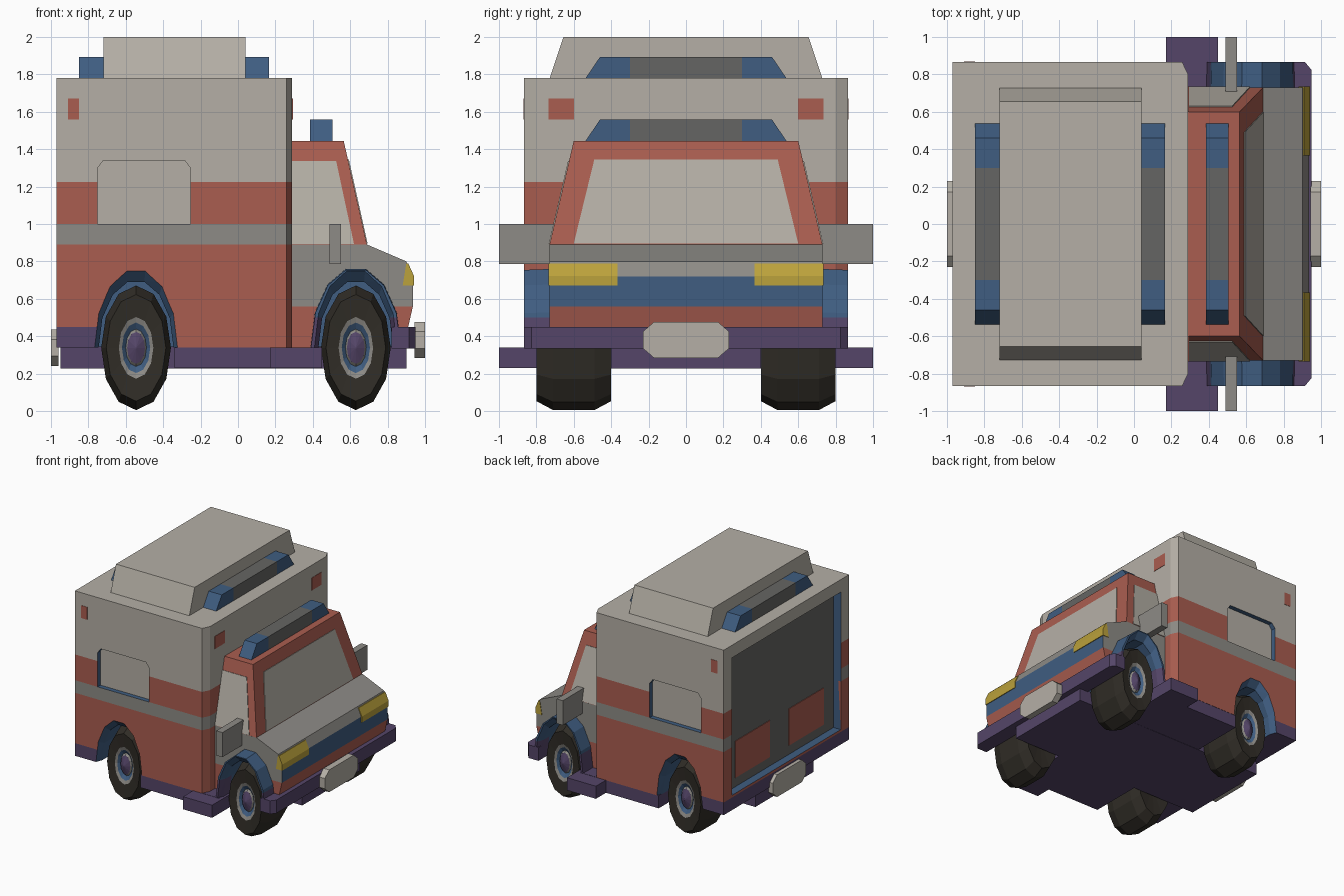
import bpy, bmesh
from math import sin, cos, pi
from mathutils import Vector

if "Cube" in bpy.data.objects:
    bpy.data.objects.remove(bpy.data.objects["Cube"])

COLORS = {
    "red": (.40, .11, .08), "beige": (.46, .43, .38), "grey": (.27, .26, .24),
    "blue": (.05, .11, .22), "purple": (.09, .06, .14), "tire": (.03, .026, .02),
    "yellow": (.50, .36, .045), "dark_grey": (.13, .13, .125)}
NAMES = list(COLORS)
MATS = []
for n, c in COLORS.items():
    m = bpy.data.materials.new(n)
    m.diffuse_color = (*c, 1)
    m.use_nodes = True
    m.node_tree.nodes["Principled BSDF"].inputs["Base Color"].default_value = m.diffuse_color
    MATS.append(m)


def finish(name, bm, color=None):
    if color:
        for f in bm.faces:
            f.material_index = NAMES.index(color)
    me = bpy.data.meshes.new(name)
    bm.to_mesh(me)
    bm.free()
    for m in MATS:
        me.materials.append(m)
    ob = bpy.data.objects.new(name, me)
    bpy.context.collection.objects.link(ob)
    return ob


def add_loft(bm, loops):
    """Skin a row of equal loops and cap both ends."""
    rows = [[bm.verts.new(p) for p in lp] for lp in loops]
    n = len(rows[0])
    for a, b in zip(rows, rows[1:]):
        for i in range(n):
            bm.faces.new((a[i], a[(i + 1) % n], b[(i + 1) % n], b[i]))
    bm.faces.new(rows[0])
    bm.faces.new(rows[-1])
    bmesh.ops.recalc_face_normals(bm, faces=bm.faces[:])


def loft(name, loops, color=None):
    bm = bmesh.new()
    add_loft(bm, loops)
    return finish(name, bm, color)


def rect(x0, x1, y0, y1, z):
    return [(x0, y0, z), (x1, y0, z), (x1, y1, z), (x0, y1, z)]


def box(name, x, y, z, color):
    return loft(name, [rect(*x, *y, z[0]), rect(*x, *y, z[1])], color)


def xz(pts, y):
    return [(px, y, pz) for px, pz in pts]


def plate(name, pts, off, color):
    o = Vector(off)
    return loft(name, [[Vector(p) - o for p in pts], [Vector(p) + o for p in pts]], color)


def arch(cx, rx, rz, low):
    a = [(cx + rx * cos(pi * i / 7), .34 + rz * sin(pi * i / 7)) for i in range(8)]
    return [(cx + rx, low)] + a + [(cx - rx, low)]


# cutter: wheel wells, side windows and rear door recess
WHEELS = (-.545, .63)
bm = bmesh.new()
win = [(-.75, 1.0), (-.255, 1.0), (-.255, 1.30), (-.285, 1.34), (-.72, 1.34), (-.75, 1.30)]
for s in (-1, 1):
    for cx in WHEELS:
        add_loft(bm, [xz(arch(cx, rx, rz, .15), s * y) for y, rx, rz in
                      ((.90, .235, .455), (.81, .20, .36), (.38, .20, .36))])
    add_loft(bm, [xz(win, s * .9), xz(win, s * .825)])
add_loft(bm, [rect(-1.1, -.90, -.75, .75, .47), rect(-1.1, -.90, -.75, .75, 1.67)])
cutter = finish("cutter", bm)
cutter.hide_render = True


def carve(ob, levels, paint):
    """Cut the openings, split at colour bands, then paint each face."""
    mod = ob.modifiers.new("cut", "BOOLEAN")
    mod.operation, mod.solver, mod.object = "DIFFERENCE", "EXACT", cutter
    dg = bpy.context.evaluated_depsgraph_get()
    ev = ob.evaluated_get(dg)
    bm = bmesh.new()
    bm.from_mesh(ev.to_mesh())
    ev.to_mesh_clear()
    ob.modifiers.clear()
    bmesh.ops.triangulate(bm, faces=bm.faces[:])
    for z in levels:
        bmesh.ops.bisect_plane(bm, geom=bm.verts[:] + bm.edges[:] + bm.faces[:],
                               plane_co=(0, 0, z), plane_no=(0, 0, 1))
    bm.normal_update()
    for f in bm.faces:
        f.material_index = NAMES.index(paint(f.calc_center_median(), f.normal))
    bm.to_mesh(ob.data)
    bm.free()


# rear body
def paint_body(c, n):
    if c.z < .342:
        return "purple"
    if -.96 < c.x < .25 and abs(c.y) < .862 and c.z < 1.77:
        if c.x < -.85:
            return "dark_grey" if abs(n.x) > .9 else "blue"
        return "beige" if c.z > .9 and abs(n.y) > .9 else "blue"
    if c.z < .45 and c.x < -.7:
        return "purple"
    if c.z < .89 or 1 < c.z < 1.225:
        return "red"
    return "grey" if c.z < 1 else "beige"


plan = [(-.97, -.865), (.258, -.865), (.29, -.8), (.29, .8), (.258, .865), (-.97, .865)]
body = loft("rear_body", [[(x, y, z) for x, y in plan] for z in (.34, 1.78)])
carve(body, (.45, .89, 1.0, 1.225), paint_body)


# cab lower part with hood
def paint_cab(c, n):
    if c.z < .342:
        return "purple"
    if abs(c.x - .63) < .22 and c.z < .705 and abs(c.y) < .725:
        return "blue"
    if c.z < .56:
        return "red"
    return "blue" if n.x > .8 and c.z < .72 else "grey"


side = [(.27, .34), (.27, .89), (.69, .89), (.90, .80), (.935, .72), (.935, .56), (.91, .45), (.88, .34)]
cab = loft("cab_lower", [xz(side, -.73), xz(side, .73)])
carve(cab, (.56, .72), paint_cab)

# front fenders
bm = bmesh.new()
for s in (-1, 1):
    add_loft(bm, [xz(arch(.63, .245, .435, .335), s * .6), xz(arch(.63, .24, .425, .335), s * .865)])
fender = finish("front_fenders", bm)
carve(fender, (.5,), lambda c, n: "purple" if c.z < .5 else "blue")
bpy.data.objects.remove(cutter)

# cab top and its windows
loft("cab_top", [rect(.27, .69, -.73, .73, .888), rect(.27, .565, -.6, .6, 1.445)], "red")
plate("windshield", [(.688, -.60, .895), (.688, .60, .895), (.5875, .49, 1.345), (.5875, -.49, 1.345)],
      (.005, 0, .001), "beige")
for s in (-1, 1):
    plate("side_window", [(.285, s * .729, .893), (.62, s * .729, .893),
                          (.525, s * .626, 1.335), (.285, s * .626, 1.335)], (0, s * .005, .001), "beige")
    # headlight, mirror, marker lights, door panels
    lamp = [(.88, .67), (.941, .67), (.941, .722), (.91, .79), (.90, .79)]
    loft("headlight", [xz(lamp, s * .365), xz(lamp, s * .734)], "yellow")
    ym = sorted((s * .705, s * 1.0))
    box("mirror", (.49, .55), ym, (.785, 1.0), "grey")
    box("side_marker", (-.91, -.85), sorted((s * .85, s * .868)), (1.56, 1.67), "red")
    box("front_marker", (.28, .293), sorted((s * .60, s * .735)), (1.56, 1.67), "red")
    box("rear_door_panel", (-.905, -.895), sorted((s * .13, s * .61)), (.55, .87), "red")

# chassis, steps and front bumper
box("chassis_spine", (-.95, .90), (-.40, .40), (.228, .345), "purple")
box("chassis_middle", (-.34, .42), (-.863, .863), (.23, .341), "purple")
box("step", (.17, .45), (-1, 1), (.229, .339), "purple")
bp = [(.82, -.865), (.915, -.865), (.948, -.825), (.948, .825), (.915, .865), (.82, .865)]
loft("front_bumper", [[(x, y, z) for x, y in bp] for z in (.335, .45)], "purple")

# bumper plates
for name, x0, x1, zc in (("front_plate", .945, 1.0, .38), ("rear_plate", -1.0, -.96, .338)):
    octo = [(a * y, b * z) for a, b, o in ((1, 1, 0), (-1, 1, 1), (-1, -1, 0), (1, -1, 1))
            for y, z in (((.23, .045), (.17, .097)) if not o else ((.17, .097), (.23, .045)))]
    loft(name, [[(x, y, zc + z) for y, z in octo] for x in (x0, x1)], "beige")

# roof box
loft("roof_box", [rect(-.72, .04, -.73, .73, 1.775), rect(-.72, .04, -.655, .655, 2.0)], "beige")

# light bars: blue ends, grey centre
for x0, x1, z0 in ((-.85, -.715, 1.78), (.035, .165, 1.78), (.385, .505, 1.445)):
    z1 = z0 + .113
    box("light_bar_centre", (x0, x1), (-.30, .30), (z0 - .005, z1), "dark_grey")
    for s in (-1, 1):
        yz = [(.30, z0 - .005), (.54, z0 - .005), (.46, z1), (.30, z1)]
        loft("light_bar_end", [[(x, s * y, z) for y, z in yz] for x in (x0, x1)], "blue")

# wheels: revolved outline (offset from centre, radius, colour of the next band)
outline = [(-.18, .02, "tire"), (-.20, .285, "tire"), (-.11, .333, "tire"), (.11, .333, "tire"),
           (.20, .285, "tire"), (.19, .165, "grey"), (.18, .135, "blue"), (.16, .10, "grey"),
           (.175, .085, "purple"), (.20, .005, "purple")]
for cx in WHEELS:
    for s in (-1, 1):
        bm = bmesh.new()
        rows = [[bm.verts.new((cx + r * .56 * sin(2 * pi * i / 12), s * (.6 + o), .338 + r * cos(2 * pi * i / 12)))
                 for i in range(12)] for o, r, _ in outline]
        for k, (a, b) in enumerate(zip(rows, rows[1:])):
            for i in range(12):
                j = (i + 1) % 12
                bm.faces.new((a[i], a[j], b[j], b[i])).material_index = NAMES.index(outline[k][2])
        for r, c in ((rows[0], "tire"), (rows[-1], "purple")):
            bm.faces.new(r).material_index = NAMES.index(c)
        bmesh.ops.recalc_face_normals(bm, faces=bm.faces[:])
        finish("wheel", bm)
